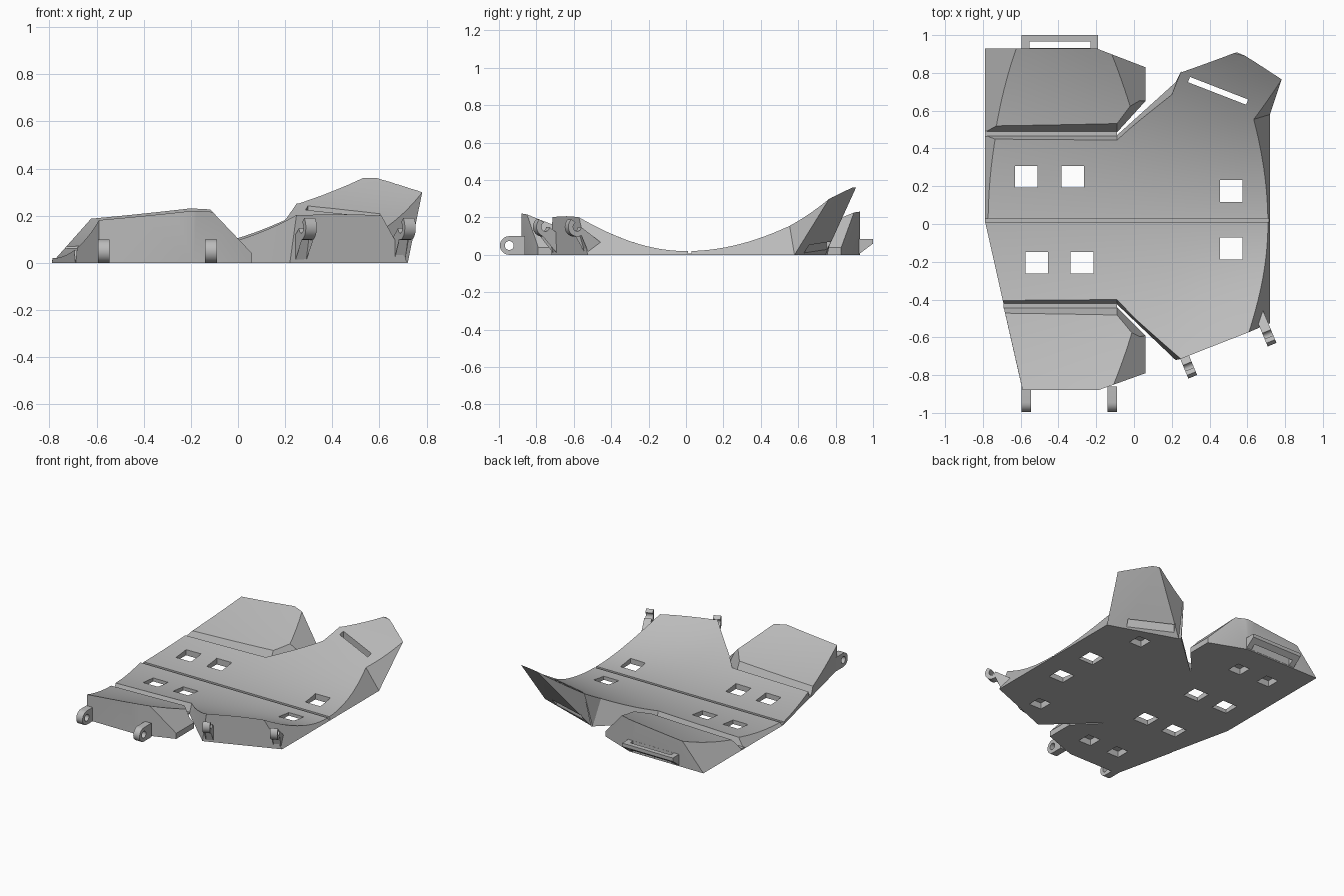
import bpy, bmesh
from math import exp, sin, cos, pi, radians
from mathutils import Matrix, Vector

old = bpy.data.objects.get("Cube")
if old:
    bpy.data.objects.remove(old, do_unlink=True)

grey = bpy.data.materials.new("plain_grey")
grey.use_nodes = True
grey.diffuse_color = (0.5, 0.5, 0.5, 1)
grey.node_tree.nodes["Principled BSDF"].inputs["Base Color"].default_value = (0.5, 0.5, 0.5, 1)

TOP = 0.36  # height of the wall lofts before trimming


def make_object(name, bm):
    bmesh.ops.recalc_face_normals(bm, faces=bm.faces[:])
    mesh = bpy.data.meshes.new(name)
    bm.to_mesh(mesh)
    bm.free()
    mesh.materials.append(grey)
    ob = bpy.data.objects.new(name, mesh)
    bpy.context.collection.objects.link(ob)
    return ob


def loft(name, low, high, clip=None):
    """Closed solid between two matching loops of points."""
    bm = bmesh.new()
    a = [bm.verts.new(p) for p in low]
    b = [bm.verts.new(p) for p in high]
    n = len(a)
    bm.faces.new(a[::-1])
    bm.faces.new(b)
    for i in range(n):
        j = (i + 1) % n
        bm.faces.new((a[i], a[j], b[j], b[i]))
    bmesh.ops.triangulate(bm, faces=bm.faces[:])
    if clip:
        point, normal = clip
        bmesh.ops.bisect_plane(bm, geom=bm.verts[:] + bm.edges[:] + bm.faces[:],
                               plane_co=point, plane_no=normal, clear_outer=True)
        bmesh.ops.holes_fill(bm, edges=[e for e in bm.edges if e.is_boundary], sides=0)
    return make_object(name, bm)


def box(name, center, size, turn=0):
    bm = bmesh.new()
    bmesh.ops.create_cube(bm, size=1)
    m = Matrix.Translation(center) @ Matrix.Rotation(turn, 4, "Z") @ Matrix.Diagonal((*size, 1))
    bm.transform(m)
    return make_object(name, bm)


def boolean(ob, tool, operation):
    tool.hide_render = True
    mod = ob.modifiers.new("cut", "BOOLEAN")
    mod.operation, mod.object, mod.solver = operation, tool, "EXACT"
    bpy.context.view_layer.objects.active = ob
    bpy.ops.object.modifier_apply(modifier=mod.name)
    bpy.data.objects.remove(tool, do_unlink=True)


def smooth(ob):
    bpy.ops.object.select_all(action="DESELECT")
    ob.select_set(True)
    bpy.context.view_layer.objects.active = ob
    bpy.ops.object.shade_smooth_by_angle(angle=radians(25))


def valley(x, y, scale):
    """Height of the curved upper surface, steeper toward +x."""
    k = 0.31 * exp(0.55 * x)
    if y < 0:
        k += 0.33 * max(0, x - 0.25)
    return 0.02 + scale * k * y * y


def valley_block(scale):
    bm = bmesh.new()
    bmesh.ops.create_grid(bm, x_segments=24, y_segments=50, size=1.05)
    for v in bm.verts:
        v.co.z = valley(v.co.x, v.co.y, scale)
    rim = [e for e in bm.edges if e.is_boundary]
    new = bmesh.ops.extrude_edge_only(bm, edges=rim)["geom"]
    for v in new:
        if isinstance(v, bmesh.types.BMVert):
            v.co.z = -0.1
    bmesh.ops.holes_fill(bm, edges=[e for e in bm.edges if e.is_boundary], sides=0)
    return make_object("valley_helper", bm)


def body(name, walls, scale=1, clip=None):
    """Solid with walls (base x, y, upper x, y) trimmed by the valley."""
    ob = loft(name, [(w[0], w[1], 0) for w in walls],
              [(w[2], w[3], TOP) for w in walls], clip)
    boolean(ob, valley_block(scale), "INTERSECT")
    return ob


# Main plate, with leaning side walls and an overhanging rear corner
main = body("main_plate", [
    (-.79, .02, -.79, .02), (-.69, -.425, -.721, -.29), (-.09, -.425, -.09, -.29),
    (.22, -.72, .27, -.71), (.72, -.525, .52, -.61), (.72, .55, .52, .52),
    (.72, .58, .794, .803), (.24, .745, .545, .909), (.23, .757, .26, .83),
    (.22, .75, .18, .62), (-.09, .47, -.09, .35), (-.79, .47, -.47, .35),
    (-.79, .03, -.47, .03)])

# Side flaps with a sloped inner end
slope = ((.06, 0, .04), (1.05, 0, 1))
back_flap = body("back_flap", [
    (-.79, .485, -.47, .665), (-.09, .485, -.09, .665), (.06, .65, .06, .65),
    (.06, .83, .06, .83), (-.2, .93, -.2, .93), (-.79, .93, -.47, .93)], .88, slope)
front_flap = body("front_flap", [
    (-.59, -.88, -.59, -.88), (-.19, -.88, -.19, -.88), (.06, -.79, .06, -.79),
    (.06, -.59, .06, -.59), (-.09, -.44, -.09, -.62), (-.69, -.44, -.648, -.62)], .93, slope)

# Thin strips joining flaps to the plate at the bottom of the grooves
box("back_groove_strip", (-.44, .4775, .006), (.7, .03, .012))
box("front_groove_strip", (-.39, -.4325, .006), (.6, .03, .012))

# Centre groove and the long slot in the rear corner
boolean(main, box("groove_cutter", (0, .02, .058), (2, .02, .1)), "DIFFERENCE")
boolean(main, box("slot_cutter", (.445, .705, .2), (.33, .03, .8), -.37), "DIFFERENCE")

# Square through holes and blind pockets underneath
for x, y in ((-.57, .25), (-.325, .25), (.515, .175), (-.515, -.205), (-.275, -.205), (.515, -.13)):
    boolean(main, box("hole_cutter", (x, y, 0), (.12, .115, .5)), "DIFFERENCE")
for ob, x, y in ((main, .41, .55), (main, .39, -.5), (back_flap, -.325, .69),
                 (back_flap, -.57, .69), (front_flap, -.17, -.66), (front_flap, -.41, -.66)):
    boolean(ob, box("pocket_cutter", (x, y, 0), (.1, .1, .09)), "DIFFERENCE")
for ob in (main, back_flap, front_flap):
    smooth(ob)


def arc(cu, cz, r, start, end, n):
    angles = [radians(start + (end - start) * i / n) for i in range(n + 1)]
    return [(cu + r * cos(a), cz + r * sin(a)) for a in angles]


def lug(name, x, y, turn, outline, eye):
    """Rounded lug with an eye; outline is (outward, up)."""
    def solid(label, pts, half):
        m = Matrix.Translation((x, y, 0)) @ Matrix.Rotation(turn, 4, "Z")
        return loft(label, *[[m @ Vector((s, -u, z)) for u, z in pts] for s in (-half, half)])
    ob = solid(name, outline, .025)
    boolean(ob, solid("eye_cutter", arc(*eye, .024, 0, 345, 23), .1), "DIFFERENCE")
    smooth(ob)


# Straight lugs on the front flap
straight = arc(.065, .05, .05, -90, 90, 14) + [(-.02, .1), (-.02, 0)]
for side, x in (("right", -.57), ("left", -.115)):
    lug("front_flap_lug_" + side, x, -.88, 0, straight, (.065, .05))

# Slanted lugs on the angled front face of the main plate
slanted = arc(.055, .15, .052, -130, 50, 14)[::1] + [(-.09, .06), (-.01, .01)]
for side, x, y in (("right", .27, -.71), ("left", .69, -.54)):
    lug("plate_lug_" + side, x, y, radians(22.5), slanted, (.055, .15))

# Handle bar behind the back flap
section = ((.92, 0), (1, .06), (1, .085), (.92, .085))
handle = loft("back_handle", *[[(x, y, z) for y, z in section] for x in (-.595, -.19)])
boolean(handle, box("handle_cutter", (-.392, .948, .05), (.325, .034, .3)), "DIFFERENCE")
